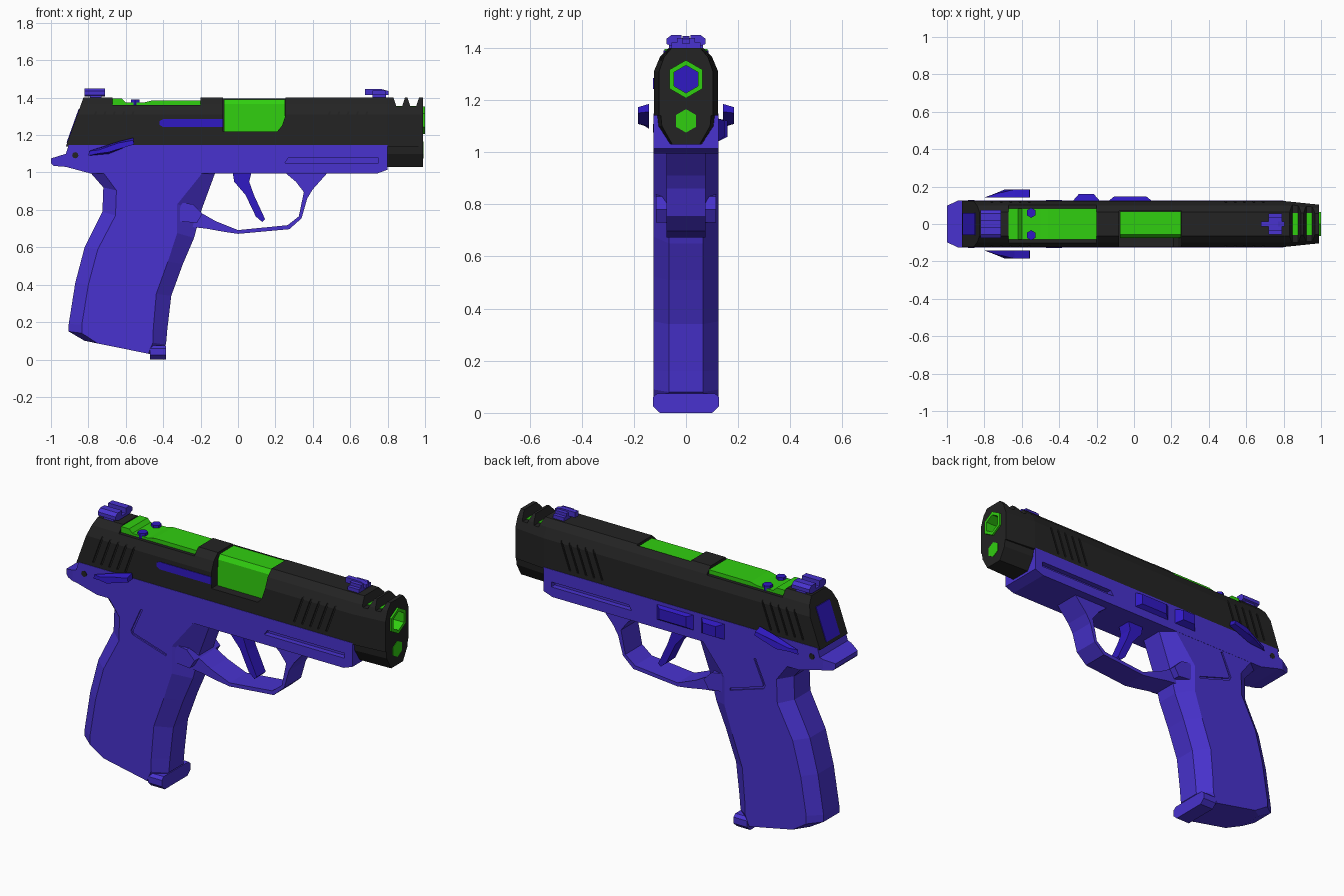
import bpy, bmesh, math


def material(name, rgb):
    m = bpy.data.materials.new(name)
    m.diffuse_color = (*rgb, 1)
    return m


PURPLE = material("purple", (0.065, 0.032, 0.62))
BLUE = material("deep_blue", (0.03, 0.01, 0.55))
GREEN = material("green", (0.03, 0.62, 0.005))
BLACK = material("black", (0.017, 0.017, 0.017))


def loft(name, rings, mat=None, caps=True):
    """Skin a list of equal-length point rings."""
    bm = bmesh.new()
    vs = [[bm.verts.new(p) for p in r] for r in rings]
    n = len(rings[0])
    for a, b in zip(vs, vs[1:]):
        for i in range(n):
            j = (i + 1) % n
            bm.faces.new((a[i], a[j], b[j], b[i]))
    if caps:
        bm.faces.new(vs[0])
        bm.faces.new(vs[-1])
    bmesh.ops.recalc_face_normals(bm, faces=bm.faces)
    me = bpy.data.meshes.new(name)
    bm.to_mesh(me)
    bm.free()
    ob = bpy.data.objects.new(name, me)
    bpy.context.collection.objects.link(ob)
    if mat:
        me.materials.append(mat)
    return ob


def prism(name, pts, a, b, mat=None, axis="y"):
    """Extrude a 2D profile from a to b along an axis."""
    place = {"x": lambda u, v, t: (t, u, v),
             "y": lambda u, v, t: (u, t, v),
             "z": lambda u, v, t: (u, v, t)}[axis]
    return loft(name, [[place(u, v, t) for u, v in pts] for t in (a, b)], mat)


def rect(u0, u1, v0, v1):
    return [(u0, v0), (u1, v0), (u1, v1), (u0, v1)]


def ngon(cu, cv, r, n=6, turn=math.pi / 2):
    return [(cu + r * math.cos(turn + math.tau * i / n),
             cv + r * math.sin(turn + math.tau * i / n)) for i in range(n)]


def mirrored(half):
    """Close a half section (y, other) over to the other side."""
    return half + [(-y, z) for y, z in reversed(half)]


def cut(ob, cutters):
    for c in cutters:
        m = ob.modifiers.new("cut", "BOOLEAN")
        m.operation, m.solver, m.object = "DIFFERENCE", "EXACT", c
    dg = bpy.context.evaluated_depsgraph_get()
    me = bpy.data.meshes.new_from_object(ob.evaluated_get(dg))
    ob.modifiers.clear()
    ob.data = me
    for c in cutters:
        bpy.data.objects.remove(c)


# Slide: chamfered section, sloped rear, tapered nose
sec = mirrored([(0.123, 1.14), (0.123, 1.31), (0.1, 1.365), (0.065, 1.4)])
slope = lambda z: -0.92 + 0.36 * (z - 1.14)
slide = loft("slide", [[(slope(z), y, z) for y, z in sec],
                       [(0.8, y, z) for y, z in sec],
                       [(0.99, y * 0.84, z) for y, z in sec]], BLACK)
port = [(-0.08, 1.22), (0.21, 1.22), (0.235, 1.25), (0.255, 1.31), (0.255, 1.45), (-0.08, 1.45)]
cutters = [prism("port_cut", port, -0.2, 0.07),
           prism("plate_cut", rect(-0.67, -0.2, 1.362, 1.5), -0.2, 0.2),
           prism("muzzle_cut", ngon(0, 1.28, 0.073), 0.85, 1.1, axis="x")]
for x in (0.862, 0.937):                                   # vent notches
    cutters.append(prism("vent_cut", [(x - 0.037, 1.42), (x - 0.015, 1.352),
                                      (x + 0.015, 1.352), (x + 0.037, 1.42)], -0.2, 0.2))
for x0 in (-0.82, 0.43):                                   # grip serrations
    for i in range(5):
        x = x0 + i * 0.05
        bar = [(x, 1.17), (x + 0.01, 1.17), (x + 0.07, 1.335), (x + 0.06, 1.335)]
        for s in (-1, 1):
            cutters.append(prism("serration_cut", bar, s * 0.116, s * 0.2))
cut(slide, cutters)

# Lower nose of the slide
nose = mirrored([(0.112, 1.16), (0.105, 1.1), (0.06, 1.03)])
loft("slide_nose", [[(0.76, y, z) for y, z in nose], [(0.8, y, z) for y, z in nose],
                    [(0.99, y * 0.88, z) for y, z in nose]], BLACK)

# Barrel, bore, guide rod, chamber hood and vent liner
loft("barrel", [[(x, y, z) for y, z in ngon(0, 1.28, r)]
                for x, r in ((0.86, 0.073), (1, 0.073), (1, 0.053), (0.9, 0.053))], GREEN, False)
prism("bore", ngon(0, 1.28, 0.054), 0.89, 0.91, BLUE, "x")
prism("guide_rod", ngon(0, 1.12, 0.045), 0.9, 0.993, GREEN, "x")
prism("chamber_hood", [(-0.075, 1.22), (-0.072, 1.365), (-0.055, 1.39), (0.068, 1.39), (0.068, 1.22)],
      -0.075, 0.25, GREEN, "x")
for x in (0.862, 0.937):
    prism("vent_liner", rect(x - 0.015, x + 0.015, 1.34, 1.356), -0.06, 0.06, GREEN)

# Optic plate with two screws
prism("optic_plate", [(-0.67, 1.355), (-0.2, 1.355), (-0.2, 1.385), (-0.46, 1.385),
                      (-0.5, 1.375), (-0.6, 1.375), (-0.62, 1.395), (-0.67, 1.395)],
      -0.082, 0.082, GREEN)
for s in (-1, 1):
    prism("plate_screw", ngon(-0.55, s * 0.06, 0.027), 1.36, 1.39, BLUE, "z")

# Sights
prism("rear_sight_base", rect(-0.79, -0.73, 1.385, 1.42), -0.065, 0.065, PURPLE)
prism("rear_sight", mirrored([(0.05, 1.405), (0.075, 1.415), (0.075, 1.435), (0.055, 1.45),
                              (0.017, 1.45), (0.017, 1.42)]), -0.82, -0.71, PURPLE, "x")
prism("front_sight_base", rect(0.72, 0.79, 1.39, 1.42), -0.055, 0.055, PURPLE)
prism("front_sight", [(0.68, 1.415), (0.805, 1.415), (0.805, 1.435), (0.77, 1.445), (0.68, 1.445)],
      -0.014, 0.014, PURPLE)
prism("front_sight_ears", rect(0.72, 0.79, 1.415, 1.437), -0.035, 0.035, PURPLE)

# Rear plate and extractor
prism("rear_plate", [(slope(z) + d, z) for z, d in
                     ((1.16, -0.004), (1.34, -0.004), (1.34, 0.03), (1.16, 0.03))], -0.06, 0.06, BLUE)
prism("extractor", [(-0.42, 1.255), (-0.4, 1.243), (-0.08, 1.243), (-0.08, 1.285),
                    (-0.4, 1.285), (-0.42, 1.275)], -0.126, -0.1, BLUE)

# Frame with beavertail and accessory rail slots
frame = prism("frame", [(-0.79, 0.995), (-0.92, 1.03), (-0.985, 1.035), (-1, 1.05), (-1, 1.075),
                        (-0.92, 1.1), (-0.905, 1.148), (0.8, 1.148), (0.8, 1.015), (0.745, 0.995)],
              -0.125, 0.125, PURPLE)
slots = [prism("rail_cut", [(0.25, 1.05), (0.75, 1.05), (0.75, 1.078), (0.27, 1.078)],
               s * 0.095, s * 0.2) for s in (-1, 1)]
tail = [prism("tail_cut", [(-1.05, s * 0.075), (-0.93, s * 0.13), (-1.05, s * 0.13)], 0.9, 1.12, axis="z")
        for s in (-1, 1)]
cut(frame, slots + tail)
prism("frame_pin", ngon(-0.87, 1.092, 0.017, 8), -0.127, 0.127, BLACK)

# Grip: chamfered rings between backstrap (x, z) and frontstrap (x, z)
grip_rings = []
for bx, bz, fx, fz, chamfer in (
        (-0.82, 0.1, -0.45, 0.025, 0.03), (-0.905, 0.15, -0.385, 0.08, 0.07),
        (-0.905, 0.19, -0.378, 0.16, 0.075), (-0.87, 0.41, -0.357, 0.34, 0.08),
        (-0.82, 0.6, -0.295, 0.51, 0.08), (-0.725, 0.79, -0.235, 0.65, 0.09),
        (-0.72, 0.92, -0.195, 0.8, 0.13), (-0.79, 1.0, -0.125, 0.99, 0.07),
        (-0.8, 1.06, -0.1, 1.06, 0.06)):
    w, h = fx - bx, fz - bz
    half = [(0.07, 0), (0.124, 0.07 / w), (0.124, 1 - chamfer / w), (0.065, 1)]
    grip_rings.append([(bx + t * w, y, bz + t * h) for y, t in mirrored(half)])
grip = loft("grip", grip_rings, PURPLE)
groove = [(-0.52, 0.985), (-0.58, 0.85), (-0.57, 0.83), (-0.36, 0.765),
          (-0.36, 0.777), (-0.562, 0.84), (-0.568, 0.85), (-0.508, 0.985)]
cut(grip, [prism("groove_cut", groove, s * 0.116, s * 0.2) for s in (-1, 1)])
prism("magazine_release", [(-0.37, 0.8), (-0.32, 0.74), (-0.22, 0.73), (-0.19, 0.78),
                           (-0.24, 0.83), (-0.31, 0.84)], -0.115, 0.115, PURPLE)

# Magazine base lip
prism("magazine_base", mirrored([(0.1, 0.0), (0.127, 0.025), (0.127, 0.06), (0.11, 0.075)]),
      -0.47, -0.385, PURPLE, "x")

# Trigger guard and trigger
prism("trigger_guard", [(-0.26, 0.71), (-0.17, 0.7), (-0.07, 0.682), (0, 0.672), (0.275, 0.697),
                        (0.34, 0.755), (0.37, 0.86), (0.4, 0.91), (0.48, 1.0), (0.25, 1.0),
                        (0.31, 0.95), (0.352, 0.895), (0.325, 0.765), (0.265, 0.718),
                        (0, 0.692), (-0.12, 0.74), (-0.19, 0.78), (-0.26, 0.79)],
      -0.075, 0.075, PURPLE)
prism("trigger", [(-0.03, 1.01), (-0.02, 0.95), (0.04, 0.88), (0.095, 0.765), (0.13, 0.735),
                  (0.145, 0.75), (0.085, 0.88), (0.06, 0.95), (0.075, 1.01)], -0.04, 0.04, BLUE)

# Safety levers on both sides
for s in (-1, 1):
    lever = [(-0.8, 1.09), (-0.795, 1.115), (-0.64, 1.165), (-0.56, 1.185), (-0.555, 1.155), (-0.69, 1.1)]
    outer = [(x + (0.05 if x < -0.75 else 0), s * (0.16 if x < -0.75 else 0.185), 1.135 + (z - 1.135) * 0.75)
             for x, z in lever]
    loft("safety_lever", [[(x, s * 0.142, z) for x, z in lever], outer], BLUE)

# Slide stop and takedown lever on the left side
for name, x0, x1, y in (("slide_stop", -0.33, -0.18, 0.16), ("takedown_lever", -0.14, 0.1, 0.148)):
    loft(name, [[(x, 0.12, z) for x, z in rect(x0, x1, 1.04, 1.13)],
                [(x, y, z) for x, z in rect(x0 + 0.035, x1 - 0.035, 1.06, 1.12)]], BLUE)
